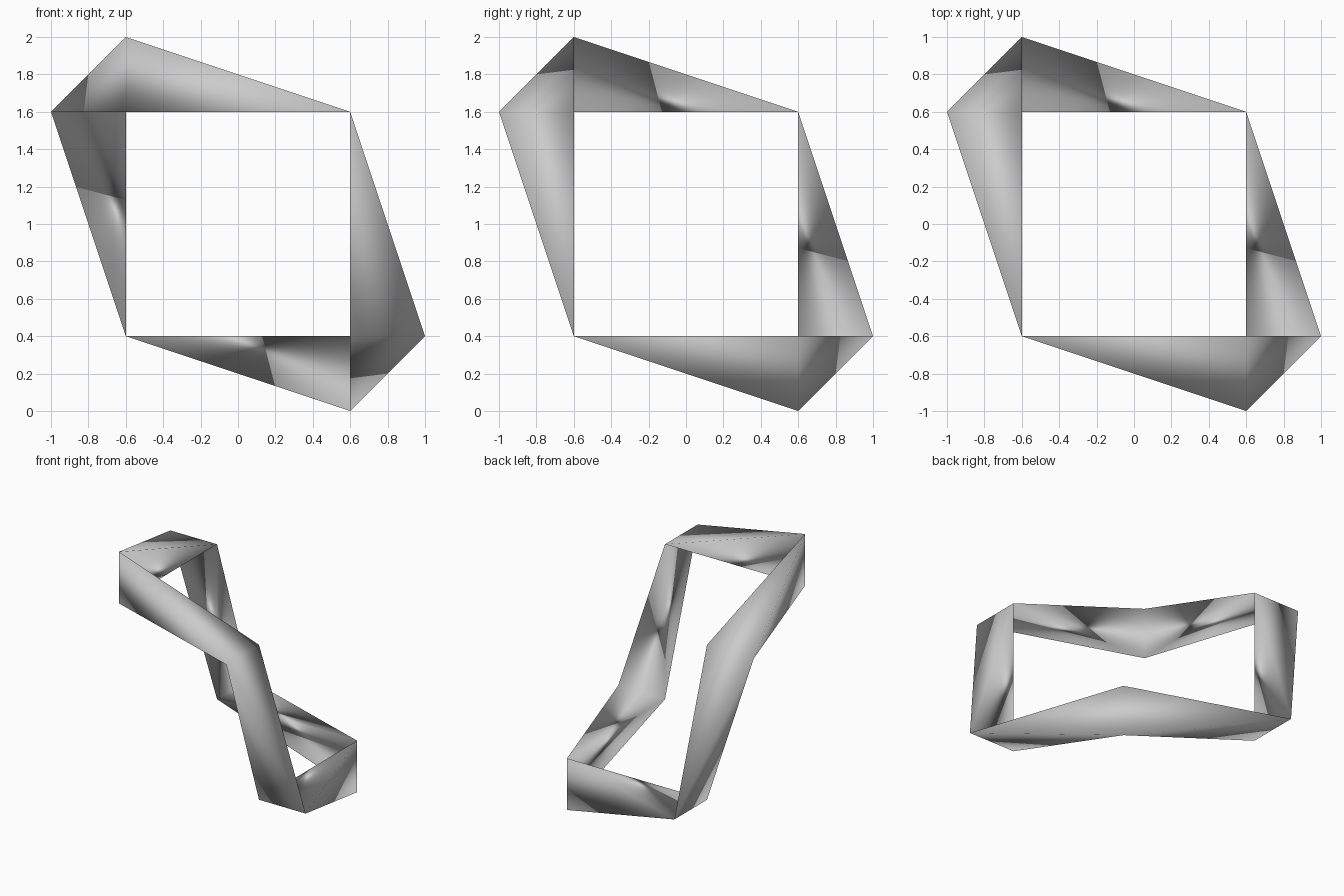
import bpy, bmesh
from mathutils import Vector
from itertools import combinations

if "Cube" in bpy.data.objects:
    bpy.data.objects.remove(bpy.data.objects["Cube"])

INNER, OUTER = 0.6, 1.0

# Zigzag of six cube corners, each with the axis along which its end edge points out
corners = [((-1, 1, 1), 0), ((-1, -1, 1), 2), ((1, -1, 1), 1),
           ((1, -1, -1), 0), ((1, 1, -1), 2), ((-1, 1, -1), 1)]

bm = bmesh.new()
lift = Vector((0, 0, 1))


def end_edge(signs, axis):
    """Inner and outer vertex of the edge shared by two neighbouring bars."""
    inner = Vector(signs) * INNER
    outer = inner.copy()
    outer[axis] = signs[axis] * OUTER
    return bm.verts.new(inner + lift), bm.verts.new(outer + lift)


def bar(start, end):
    """Four-sided wedge whose edge turns a quarter from one corner to the next."""
    verts = start + end
    middle = sum((v.co for v in verts), Vector()) / 4
    for tri in combinations(verts, 3):
        face = bm.faces.new(tri)
        face.smooth = True
        face.normal_update()
        if face.normal.dot(face.calc_center_median() - middle) < 0:
            face.normal_flip()


# Closed ring of six bars
edges = [end_edge(*c) for c in corners]
for i in range(6):
    bar(edges[i], edges[(i + 1) % 6])

mesh = bpy.data.meshes.new("twisted_ring")
bm.to_mesh(mesh)
bm.free()
bpy.context.collection.objects.link(bpy.data.objects.new("twisted_ring", mesh))
